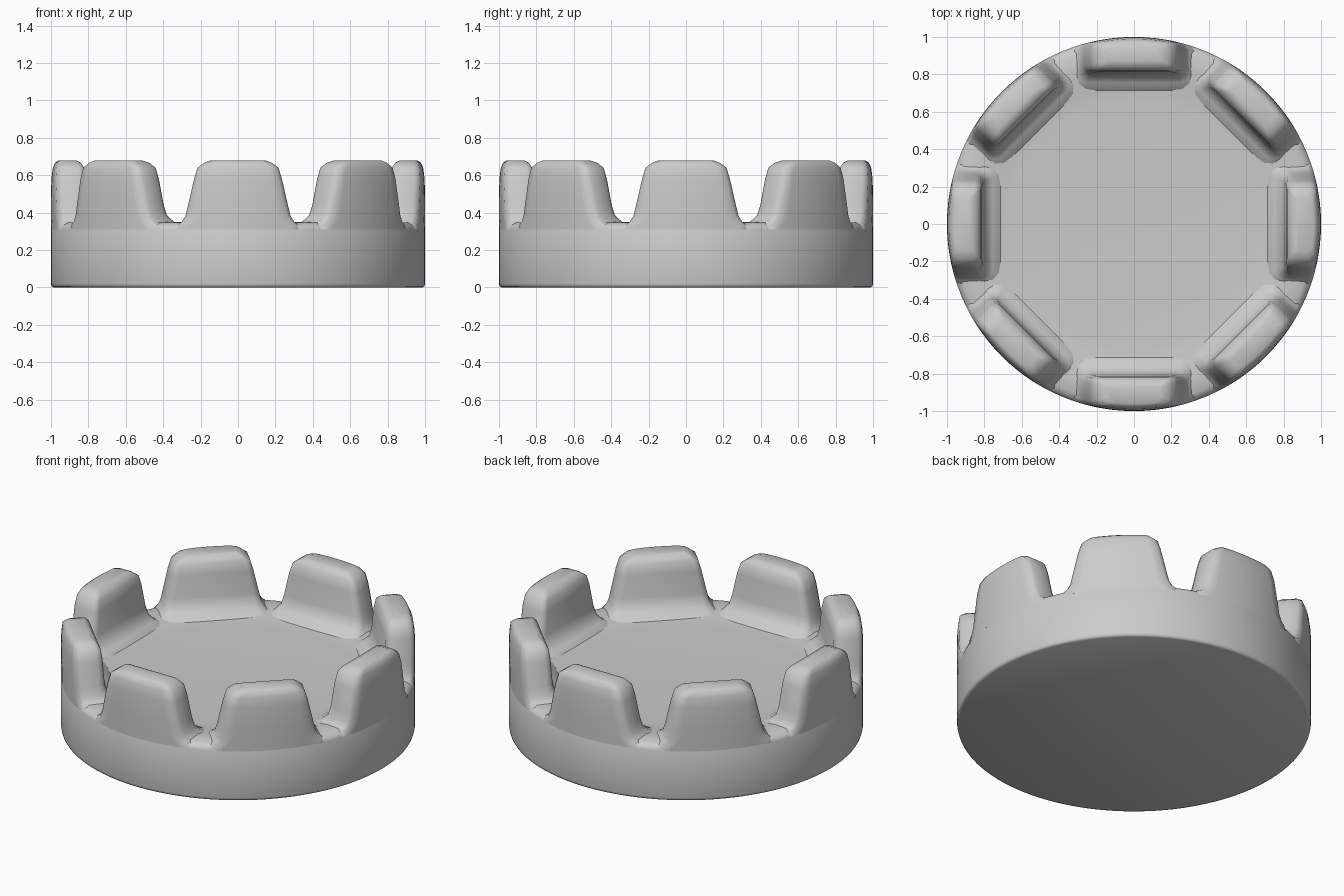
import bpy, bmesh, math

if "Cube" in bpy.data.objects:
    bpy.data.objects.remove(bpy.data.objects["Cube"])

SEG = 96


def make(name, verts, faces):
    mesh = bpy.data.meshes.new(name)
    mesh.from_pydata(verts, [], faces)
    bm = bmesh.new()
    bm.from_mesh(mesh)
    bmesh.ops.recalc_face_normals(bm, faces=bm.faces)
    bm.to_mesh(mesh)
    bm.free()
    obj = bpy.data.objects.new(name, mesh)
    bpy.context.collection.objects.link(obj)
    bpy.ops.object.select_all(action='DESELECT')
    obj.select_set(True)
    bpy.context.view_layer.objects.active = obj
    bpy.ops.object.shade_smooth_by_angle(angle=math.radians(55))
    return obj


def loft(name, rings):
    # stack closed rings of equal length and cap both ends
    n = len(rings[0])
    verts = [v for ring in rings for v in ring]
    faces = [(a * n + i, a * n + (i + 1) % n, (a + 1) * n + (i + 1) % n, (a + 1) * n + i)
             for a in range(len(rings) - 1) for i in range(n)]
    faces.append(tuple(range(n)))
    faces.append(tuple(range(len(verts) - n, len(verts))))
    return make(name, verts, faces)


# round base: rim slightly rounded, shallow floor
profile = [(0.985, 0.0), (0.997, 0.006), (1.0, 0.02), (1.0, 0.31), (0.99, 0.332),
           (0.96, 0.347), (0.88, 0.35), (0.80, 0.343), (0.73, 0.333), (0.66, 0.33)]
loft("base_disc", [[(r * math.cos(2 * math.pi * i / SEG), r * math.sin(2 * math.pi * i / SEG), z)
                    for i in range(SEG)] for r, z in profile])


def merlon_ring(z, w, inner, outer, c):
    # curved outside, straight inside, softened corners
    pts = []
    d = 0.018
    edge = w - d
    for k in range(-5, 6):
        x = edge * k / 5
        pts.append((x, -math.sqrt(outer ** 2 - x ** 2), z))
    y = -math.sqrt(outer ** 2 - w ** 2)
    right = [(w, y + 0.025), (w, -inner - c), (w - c * 0.3, -inner - c * 0.3), (w - c, -inner)]
    pts += [(px, py, z) for px, py in right]
    pts += [(-px, py, z) for px, py in reversed(right)]
    return pts


# eight raised teeth, flared at the foot and rounded at the top
levels = [(0.31, 0.34, 0.70, 1.0, 0.06), (0.335, 0.325, 0.715, 1.0, 0.06),
          (0.352, 0.30, 0.755, 1.0, 0.05), (0.385, 0.28, 0.79, 1.0, 0.045),
          (0.44, 0.267, 0.805, 1.0, 0.04), (0.58, 0.235, 0.812, 0.998, 0.035),
          (0.64, 0.217, 0.822, 0.99, 0.03), (0.667, 0.18, 0.84, 0.978, 0.02),
          (0.68, 0.145, 0.865, 0.96, 0.015)]
for t in range(8):
    tooth = loft("tooth_%d" % (t + 1), [merlon_ring(*lv) for lv in levels])
    tooth.rotation_euler.z = t * math.pi / 4
